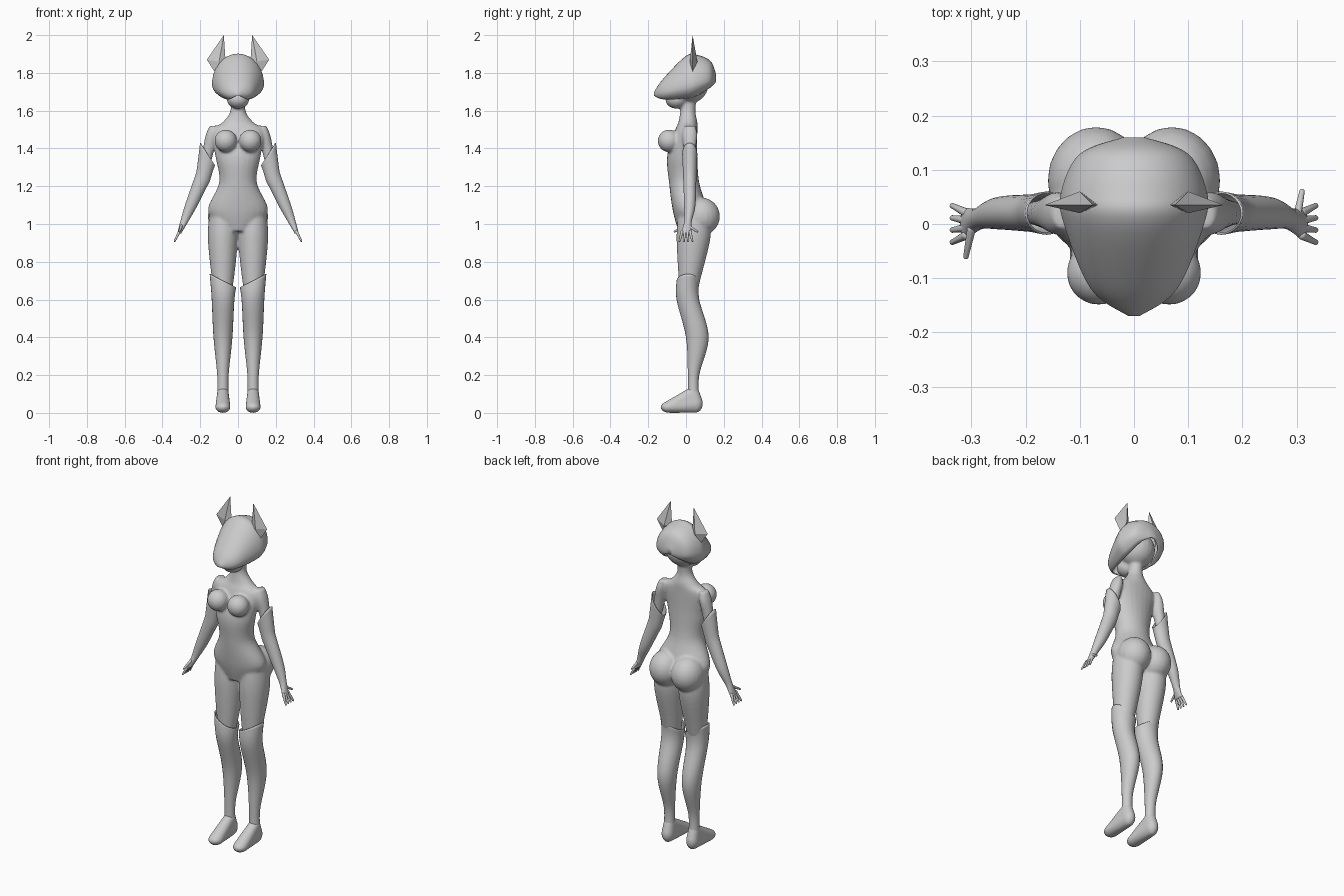
import bpy, bmesh, math
from mathutils import Vector, Matrix

if "Cube" in bpy.data.objects:
    bpy.data.objects.remove(bpy.data.objects["Cube"])

colour = (0.6, 0.6, 0.6, 1)
grey = bpy.data.materials.new("plain grey")
grey.use_nodes = True
grey.diffuse_color = colour
grey.node_tree.nodes["Principled BSDF"].inputs["Base Color"].default_value = colour


def smooth_rows(rows, steps=6):
    """Smooth curve through a few rows of numbers."""
    rows = [Vector(row) for row in rows]
    padded = [rows[0], *rows, rows[-1]]
    result = []
    for before, start, end, after in zip(padded, padded[1:], padded[2:], padded[3:]):
        leave, arrive = (end - before) / 2, (after - start) / 2
        for step in range(steps):
            t = step / steps
            bend = (start - end) * 2 + leave + arrive
            rise = (end - start) * 3 - leave * 2 - arrive
            result.append(start + leave * t + rise * t * t + bend * t ** 3)
    return result + [rows[-1]]


def bridge(bm, loops, closed):
    """Join neighbouring loops of vertices with quads."""
    for lower, upper in zip(loops, loops[1:]):
        for i in range(len(lower) - (not closed)):
            j = (i + 1) % len(lower)
            bm.faces.new((lower[i], lower[j], upper[j], upper[i]))


def loft(bm, centre_x, rows, side=1, cuff=0, sides=24):
    """Upright tube through (z, y, x radius, y radius); a cuff leaves a slanted open top."""
    rings = smooth_rows(rows)
    loops = []
    for index, (z, y, radius_x, radius_y) in enumerate(rings):
        slant = cuff * (1 - index / len(rings)) ** 3
        loop = []
        for i in range(sides):
            angle = math.tau * i / sides
            x = centre_x(z) + radius_x * math.cos(angle)
            loop.append(bm.verts.new((side * x, y + radius_y * math.sin(angle),
                                      z + slant * math.cos(angle))))
        loops.append(loop)
    bridge(bm, loops, closed=True)
    bm.faces.new(loops[-1])
    if not cuff:
        bm.faces.new(loops[0])


def ball(bm, centre, size, side=1):
    x, y, z = centre
    matrix = Matrix.Translation((side * x, y, z)) @ Matrix.Diagonal((*size, 1))
    made = bmesh.ops.create_uvsphere(bm, u_segments=20, v_segments=12, radius=1, matrix=matrix)
    return made["verts"]


def hull(bm, side, *balls):
    """Skin stretched tightly around several balls."""
    verts = [v for centre, size in balls for v in ball(bm, centre, size, side)]
    edges = {e for v in verts for e in v.link_edges}
    faces = {f for v in verts for f in v.link_faces}
    bmesh.ops.delete(bm, geom=[*edges, *faces], context="EDGES_FACES")
    bmesh.ops.convex_hull(bm, input=verts)
    loose = [v for v in bm.verts if not v.link_faces]
    bmesh.ops.delete(bm, geom=loose, context="VERTS")


def finish(name, bm, voxel=0, wall=0, smooth=True):
    bmesh.ops.recalc_face_normals(bm, faces=bm.faces)
    mesh = bpy.data.meshes.new(name)
    bm.to_mesh(mesh)
    bm.free()
    mesh.materials.append(grey)
    part = bpy.data.objects.new(name, mesh)
    bpy.context.collection.objects.link(part)
    for polygon in mesh.polygons:
        polygon.use_smooth = smooth
    if wall:
        shell = part.modifiers.new("wall", "SOLIDIFY")
        shell.thickness, shell.offset = wall, -1
    if voxel:
        merge = part.modifiers.new("merge", "REMESH")
        merge.mode, merge.voxel_size, merge.use_smooth_shade = "VOXEL", voxel, True
        soften = part.modifiers.new("soften", "SMOOTH")
        soften.factor, soften.iterations = 0.5, 8


def middle_x(z):
    return 0


def leg_x(z):
    return 0.08


def arm_x(z):
    # The arm hangs outwards and bends further out below the elbow
    return 0.135 + 0.2 * (1.5 - z) + 0.22 * max(0, 1.25 - z)


# Body: torso, neck, head, thighs and upper arms merged into one skin
bm = bmesh.new()
loft(bm, middle_x, [(1.7, .02, .04, .04), (1.6, .01, .04, .04), (1.54, .01, .08, .05),
                    (1.49, 0, .14, .06), (1.36, -.02, .12, .08), (1.22, -.01, .1, .08),
                    (1.07, .02, .16, .09), (.96, .02, .08, .06)])
ball(bm, (0, .02, 1.74), (.1, .1, .1))
ball(bm, (0, -.05, 1.66), (.06, .06, .05))
for side in (1, -1):
    loft(bm, leg_x, [(1.06, .04, .07, .08), (.93, .04, .08, .09), (.72, .02, .06, .06),
                     (.6, .01, .04, .04)], side)
    loft(bm, arm_x, [(1.52, .02, .02, .03), (1.47, .02, .03, .04), (1.38, .02, .03, .03),
                     (1.22, .02, .02, .02)], side)
    ball(bm, (.07, .08, 1.04), (.09, .1, .1), side)
    ball(bm, (.065, -.09, 1.44), (.06, .06, .06), side)
finish("body", bm, voxel=.007)

# Helmet: arches swept from the pointed snout to the back, open underneath
bm = bmesh.new()
arches = []
for y, width, above, below in smooth_rows([
        (-.17, .01, .01, .01), (-.12, .08, .07, .05), (0, .13, .16, .08),
        (.06, .135, .15, .08), (.13, .1, .1, .05), (.16, .02, .02, .02)]):
    arch = []
    for step in range(25):
        angle = math.radians(step * 12 - 54)
        height = (above if math.sin(angle) > 0 else below) * math.sin(angle)
        arch.append(bm.verts.new((width * math.cos(angle), y, 1.73 + y / 4 + height)))
    arches.append(arch)
bridge(bm, arches, closed=False)
bm.faces.new(arches[0])
bm.faces.new(arches[-1])
finish("helmet", bm, wall=.007)

for side, label in ((1, "left"), (-1, "right")):
    # Ear: faceted kite with a ridge at front and back
    bm = bmesh.new()
    rim = [bm.verts.new((side * x, .035, z))
           for x, z in ((.075, 2), (.165, 1.87), (.12, 1.8), (.065, 1.85))]
    for y in (.02, .06):
        ridge = bm.verts.new((side * .1, y, 1.86))
        for i in range(4):
            bm.faces.new((rim[i], rim[i - 1], ridge))
    finish(label + "_ear", bm, smooth=False)

    # Long glove with a pointed cuff
    bm = bmesh.new()
    loft(bm, arm_x, [(1.37, .02, .04, .04), (1.25, .02, .035, .035), (1.1, .02, .03, .03),
                     (1.01, .01, .02, .02), (.95, 0, .01, .03)], side, cuff=.06)
    finish(label + "_glove", bm, wall=.004)

    # Fingers and thumb; the two thumbs point opposite ways
    bm = bmesh.new()
    thick, thin = [.008] * 3, [.005] * 3
    for finger in range(4):
        spread = .014 * (finger - 1.5)
        hull(bm, side, ((.31, spread, .96), thick), ((.335, spread * 1.6, .91), thin))
    hull(bm, side, ((.3, side * .01, .99), thick), ((.31, side * .06, .96), thin))
    finish(label + "_fingers", bm)

    # Tall boot with a slanted cuff
    bm = bmesh.new()
    loft(bm, leg_x, [(.7, .01, .07, .06), (.6, .01, .06, .06), (.4, .06, .05, .06),
                     (.2, .04, .03, .03), (.08, .04, .03, .03)], side, cuff=.035)
    finish(label + "_boot", bm, wall=.005)

    # Foot: ankle, heel and toe under one skin
    bm = bmesh.new()
    hull(bm, side, ((.08, .04, .11), (.03, .03, .03)), ((.08, .05, .05), (.035, .04, .05)),
         ((.08, -.09, .03), (.04, .045, .03)))
    finish(label + "_foot", bm, voxel=.006)
